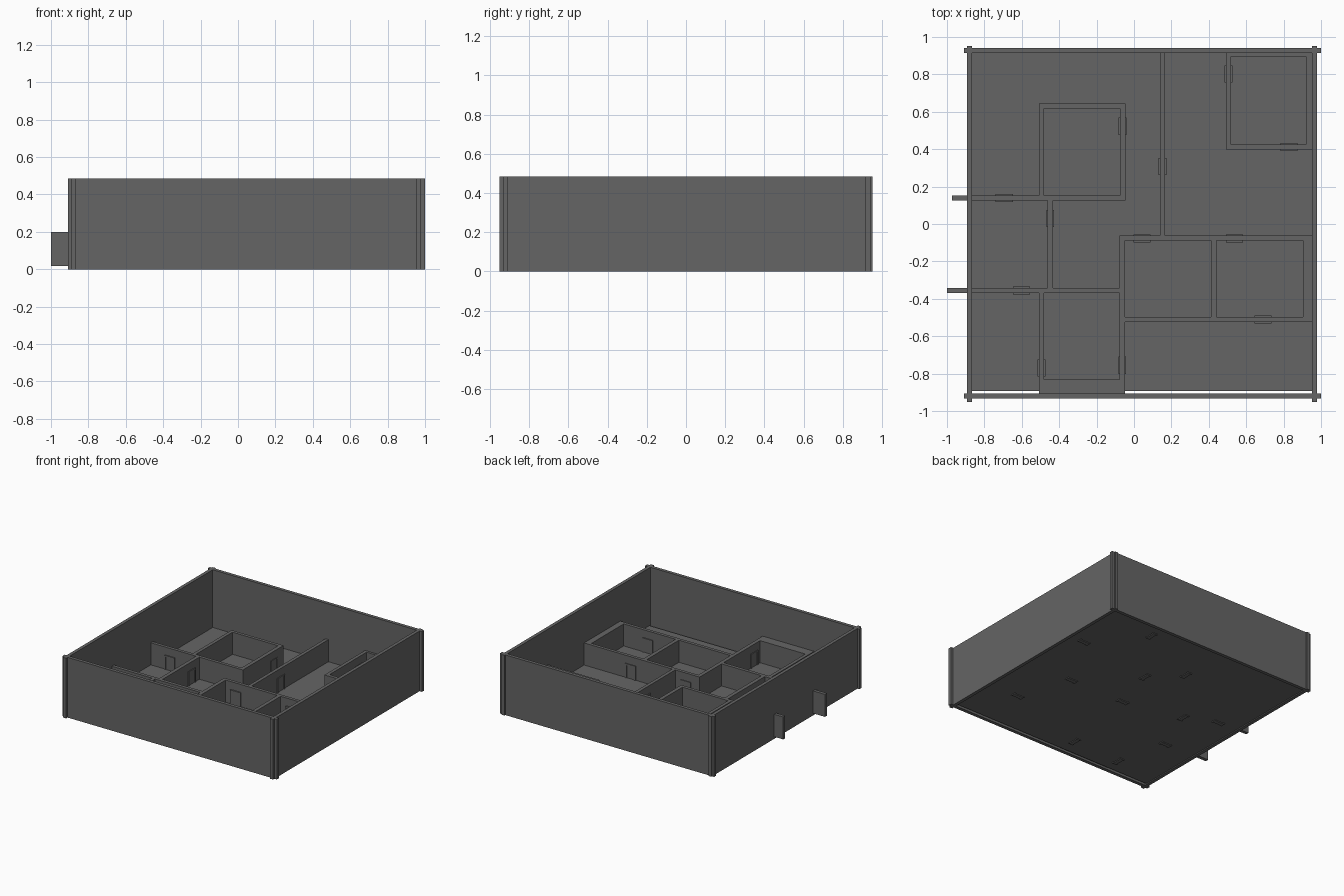
import bpy

grey = bpy.data.materials.new("dark grey")
grey.diffuse_color = (0.13, 0.13, 0.13, 1)


def box(name, x0, x1, y0, y1, z0, z1):
    bpy.ops.mesh.primitive_cube_add(size=1, location=((x0 + x1) / 2, (y0 + y1) / 2, (z0 + z1) / 2))
    o = bpy.context.object
    o.name = name
    o.scale = (x1 - x0, y1 - y0, z1 - z0)
    bpy.ops.object.transform_apply(location=False, rotation=False, scale=True)
    o.data.materials.append(grey)
    return o


# outer walls, crossing at the corners
H = 0.485
box("left_outer_wall", -0.893, -0.866, -0.952, 0.952, 0, H)
box("right_outer_wall", 0.952, 0.979, -0.952, 0.952, 0, H)
box("back_outer_wall", -0.91, 1.0, 0.915, 0.942, 0, H)
box("front_outer_wall", -0.91, 1.0, -0.934, -0.907, 0, H)

# floor slab, leaving a thin gap along the front
box("floor", -0.88, 0.965, -0.893, 0.928, 0.008, 0.02)

# inner walls: x0, x1, y0, y1
Z0, Z1 = 0.017, 0.198
inner = [
    (-0.973, -0.045, 0.126, 0.152),   # upper left room and wall through the shell
    (-0.508, -0.481, 0.152, 0.644),
    (-0.075, -0.045, 0.152, 0.644),
    (-0.481, -0.075, 0.618, 0.644),
    (-0.463, -0.433, -0.342, 0.126),
    (-1.0, -0.078, -0.369, -0.342),   # lower left room and wall through the shell
    (-0.508, -0.481, -0.907, -0.369),
    (-0.078, -0.048, -0.907, -0.062),
    (-0.481, -0.078, -0.907, -0.832),
    (-0.048, 0.952, -0.088, -0.062),  # two lower right rooms
    (-0.048, 0.952, -0.524, -0.498),
    (0.412, 0.442, -0.498, -0.088),
    (0.904, 0.952, -0.498, -0.088),
    (0.139, 0.166, -0.062, 0.915),    # long middle wall
    (0.492, 0.519, 0.398, 0.915),     # upper right room
    (0.519, 0.952, 0.398, 0.425),
    (0.92, 0.952, 0.425, 0.915),
    (0.519, 0.92, 0.896, 0.915),
]
for i, r in enumerate(inner):
    box(f"inner_wall_{i + 1}", *r, Z0, Z1)


# door frames: two jambs, a lintel and a thinner leaf
def door(i, x, y, along_x):
    def part(name, a0, a1, half, z0, z1):
        if along_x:
            box(f"{name}_{i}", x + a0, x + a1, y - half, y + half, z0, z1)
        else:
            box(f"{name}_{i}", x - half, x + half, y + a0, y + a1, z0, z1)
    w, t, top = 0.046, 0.012, 0.135
    part("door_jamb_a", -w, -w + t, 0.021, 0.002, top)
    part("door_jamb_b", w - t, w, 0.021, 0.002, top)
    part("door_lintel", -w + t, w - t, 0.021, top - t, top)
    part("door_leaf", -w + t, w - t, 0.016, 0.002, top - t)


doors = [
    (-0.694, 0.139, True), (-0.602, -0.356, True), (0.043, -0.077, True),
    (0.537, -0.077, True), (0.69, -0.511, True), (0.828, 0.412, True),
    (-0.062, 0.523, False), (-0.448, 0.03, False), (-0.495, -0.77, False),
    (-0.063, -0.755, False), (0.152, 0.308, False), (0.505, 0.802, False),
]
for i, d in enumerate(doors):
    door(i + 1, *d)
